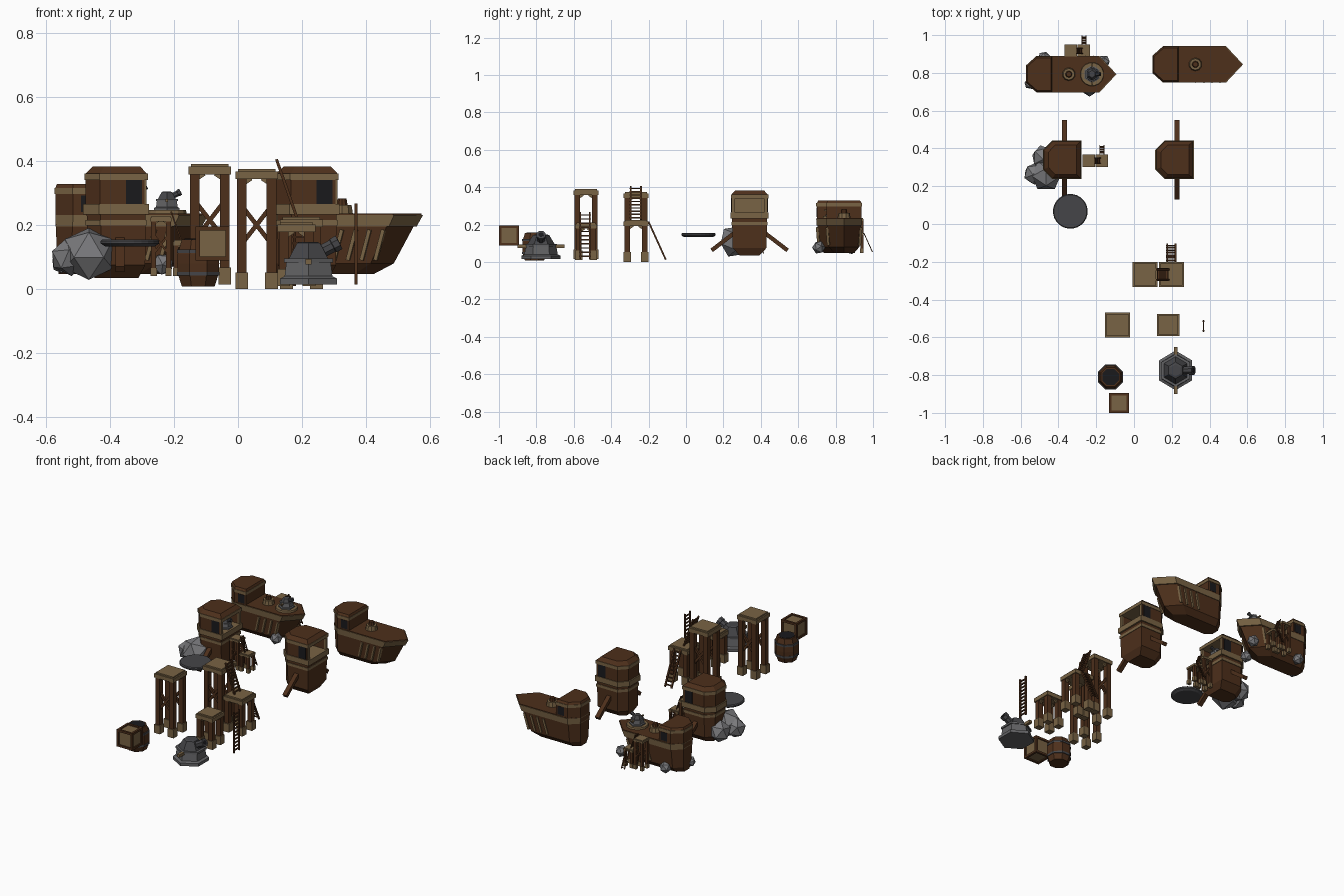
import bpy, bmesh, math, random
from mathutils import Matrix, Vector

if "Cube" in bpy.data.objects:
    bpy.data.objects.remove(bpy.data.objects["Cube"])

random.seed(4)
PLACE = Matrix.Identity(4)


def material(name, c):
    m = bpy.data.materials.new(name)
    m.diffuse_color = (*c, 1)
    m.use_nodes = True
    m.node_tree.nodes["Principled BSDF"].inputs["Base Color"].default_value = m.diffuse_color
    return m


BROWN = material("dark_wood", (0.075, 0.029, 0.011))
TAN = material("light_wood", (0.19, 0.125, 0.058))
IRON = material("iron", (0.06, 0.06, 0.065))
STEEL = material("steel", (0.12, 0.12, 0.125))
ROCK = material("rock", (0.19, 0.19, 0.2))
BLACK = material("opening", (0.01, 0.01, 0.012))


def place(x, y, z=0, s=1):
    global PLACE
    PLACE = Matrix.Translation((x, y, z)) @ Matrix.Scale(s, 4)


def finish(name, bm, mat, local=Matrix.Identity(4)):
    bm.transform(PLACE @ local)
    bmesh.ops.recalc_face_normals(bm, faces=bm.faces)
    me = bpy.data.meshes.new(name)
    bm.to_mesh(me)
    bm.free()
    me.materials.append(mat)
    bpy.context.collection.objects.link(bpy.data.objects.new(name, me))


def loft(name, plan, levels, mat, ax=0, local=Matrix.Identity(4)):
    """Stack scaled copies of a plan; levels are (z, x scale, y scale)."""
    bm = bmesh.new()
    rings = [[bm.verts.new((ax + (x - ax) * sx, y * sy, z)) for x, y in plan] for z, sx, sy in levels]
    n = len(plan)
    for a, b in zip(rings, rings[1:]):
        for i in range(n):
            bm.faces.new((a[i], a[(i + 1) % n], b[(i + 1) % n], b[i]))
    bm.faces.new(rings[0])
    bm.faces.new(rings[-1])
    finish(name, bm, mat, local)


def ngon(n, r, off=0.5):
    return [(r * math.cos(2 * math.pi * (i + off) / n), r * math.sin(2 * math.pi * (i + off) / n)) for i in range(n)]


def box(name, lo, hi, mat):
    lo, hi = Vector(lo), Vector(hi)
    bm = bmesh.new()
    bmesh.ops.create_cube(bm, size=1)
    finish(name, bm, mat, Matrix.Translation((lo + hi) / 2) @ Matrix.Diagonal((*(hi - lo), 1)))


def beam(name, p, q, w, h, mat):
    p, q = Vector(p), Vector(q)
    bm = bmesh.new()
    bmesh.ops.create_cube(bm, size=1)
    rot = (q - p).to_track_quat('Z', 'Y').to_matrix().to_4x4()
    finish(name, bm, mat, Matrix.Translation((p + q) / 2) @ rot @ Matrix.Diagonal((w, h, (q - p).length, 1)))


def half_plan(pts):
    return pts + [(x, -y) for x, y in reversed(pts) if y > 0]


def ladder(p, q, side, rungs=10):
    p, q, side = Vector(p), Vector(q), Vector(side)
    for s in (-1, 1):
        beam("ladder_rail", p + side * s, q + side * s, 0.009, 0.009, BROWN)
    for i in range(rungs):
        c = p.lerp(q, (i + 0.7) / (rungs + 0.4))
        beam("ladder_rung", c - side * 1.25, c + side * 1.25, 0.007, 0.007, BROWN)


def ship():
    deck = half_plan([(0, 0.045), (0.055, 0.095), (0.385, 0.095), (0.475, 0)])
    loft("hull", deck, [(0.047, 0.66, 0.55), (0.08, 0.8, 0.86), (0.2, 0.945, 0.96), (0.232, 0.98, 0.98)], BROWN, 0.03)
    loft("gunwale_band", deck, [(0.195, 0.96, 0.99), (0.231, 1.005, 1.02)], TAN, 0.03)
    loft("deck", deck, [(0.228, 0.995, 0.99), (0.235, 0.995, 0.99)], BROWN, 0.03)
    # stern cabin
    cab = half_plan([(0, 0.045), (0.055, 0.095), (0.135, 0.095)])
    loft("cabin", cab, [(0.2, 1, 0.98), (0.3, 1, 0.98)], BROWN, 0.07)
    loft("cabin_trim", cab, [(0.297, 1.04, 1.02), (0.315, 1.04, 1.02)], TAN, 0.07)
    loft("cabin_roof", cab, [(0.313, 1.02, 1), (0.328, 0.92, 0.9)], BROWN, 0.07)
    mid = Matrix.Translation((0.225, 0, 0))
    loft("mast_base", ngon(10, 0.036), [(0.23, 1, 1), (0.262, 0.85, 0.85)], TAN, local=mid)
    loft("mast_stub", ngon(10, 0.02), [(0.25, 1, 1), (0.283, 0.7, 0.7)], BROWN, local=mid)
    for s in (-1, 1):
        box("cabin_window", (0.08, s * 0.08, 0.24), (0.125, s * 0.0945, 0.292), BLACK)
        for i in range(4):
            x = 0.2 + i * 0.043
            beam("hull_rib", (x, s * 0.083, 0.09), (x + 0.025, s * 0.09, 0.185), 0.014, 0.012, TAN)


def tower():
    plan = half_plan([(0, 0.05), (0.045, 0.097), (0.19, 0.097)])
    loft("tower_body", plan, [(0.035, 0.72, 0.55), (0.075, 0.95, 0.93), (0.24, 0.97, 0.97)], BROWN, 0.1)
    loft("floor_band", plan, [(0.232, 1.08, 1.04), (0.265, 1.08, 1.04)], TAN, 0.1)
    loft("tower_lower_band", plan, [(0.198, 1.0, 1.0), (0.215, 1.0, 1.0)], TAN, 0.1)
    # upper room, open toward +x
    back = half_plan([(0, 0.05), (0.045, 0.097), (0.09, 0.097)])
    loft("room_back", back, [(0.26, 1, 1), (0.345, 1, 1)], BROWN)
    box("room_lining", (0.085, -0.082, 0.265), (0.094, 0.082, 0.34), TAN)
    for s in (-1, 1):
        box("room_side", (0.088, s * 0.081, 0.26), (0.184, s * 0.097, 0.345), BROWN)
        box("room_post", (0.178, s * 0.078, 0.26), (0.19, s * 0.095, 0.345), TAN)
        box("room_window", (0.125, s * 0.085, 0.266), (0.175, s * 0.099, 0.34), BLACK)
        beam("side_strut", (0.107, s * 0.075, 0.16), (0.107, s * 0.203, 0.062), 0.027, 0.022, BROWN)
    loft("roof_trim", plan, [(0.34, 1.04, 1.03), (0.36, 1.04, 1.03)], TAN, 0.1)
    loft("roof", plan, [(0.358, 1.03, 1.02), (0.382, 0.78, 0.8)], BROWN, 0.1)


def stand(x, y, w, h, z=0, braced=True):
    a, e = w / 2 - 0.02, w / 2
    for sx in (-1, 1):
        for sy in (-1, 1):
            cx, cy = x + sx * a, y + sy * a
            box("stand_foot", (cx - 0.02, cy - 0.02, z), (cx + 0.02, cy + 0.02, z + 0.052), TAN)
            box("stand_leg", (cx - 0.015, cy - 0.015, z + 0.05), (cx + 0.015, cy + 0.015, z + h - 0.02), BROWN)
            t = z + h - 0.03
            beam("corner_bracket", (cx, cy, t - 0.02), (cx - sx * 0.03, cy, t), 0.014, 0.012, TAN)
            beam("corner_bracket", (cx, cy, t - 0.02), (cx, cy - sy * 0.03, t), 0.012, 0.014, TAN)
    box("stand_top", (x - e, y - e, z + h - 0.032), (x + e, y + e, z + h - 0.008), TAN)
    box("stand_rim", (x - e + 0.008, y - e + 0.008, z + h - 0.01), (x + e - 0.008, y + e - 0.008, z + h), TAN)
    if braced:
        for sy in (-1, 1):
            for s in (-1, 1):
                beam("cross_brace", (x - s * a, y + sy * a, z + 0.14), (x + s * a, y + sy * a, z + 0.26), 0.014, 0.014, BROWN)


def scaffold():
    # local origin: shared edge of the two stands
    stand(-0.07, 0, 0.133, 0.375)
    stand(0.07, 0, 0.133, 0.225, braced=False)
    ladder((0.055, 0, 0.225), (-0.008, 0, 0.405), (0, 0.027, 0))
    ladder((0.07, 0.16, 0.012), (0.07, 0.068, 0.215), (0.022, 0, 0))


def cannon():
    hexa = ngon(6, 0.105, 0.5)
    loft("cannon_base", hexa, [(0.015, 0.97, 1), (0.033, 0.97, 1), (0.04, 0.82, 0.85), (0.085, 0.76, 0.78)], STEEL)
    loft("cannon_flange", hexa, [(0.083, 0.84, 0.82), (0.095, 0.84, 0.82)], STEEL)
    loft("cannon_dome", hexa, [(0.094, 0.68, 0.7), (0.143, 0.4, 0.42), (0.147, 0.3, 0.3)], IRON)
    tilt = Matrix.Translation((0, 0, 0.095)) @ Matrix.Rotation(math.radians(62), 4, 'Y')
    loft("cannon_barrel", ngon(8, 0.022), [(0, 1, 1), (0.085, 1, 1), (0.087, 1.15, 1.15), (0.108, 1.15, 1.15)], IRON, local=tilt)
    loft("cannon_bore", ngon(8, 0.014), [(0.1, 1, 1), (0.109, 1, 1)], BLACK, local=tilt)
    beam("cannon_axle", (0, -0.125, 0.085), (0, 0.125, 0.085), 0.018, 0.018, TAN)


def rock(x, y, z, r):
    bm = bmesh.new()
    bmesh.ops.create_icosphere(bm, subdivisions=1, radius=r)
    rot = Matrix.Rotation(random.uniform(0, 3), 4, 'X') @ Matrix.Rotation(random.uniform(0, 3), 4, 'Z')
    finish("rock", bm, ROCK, Matrix.Translation((x, y, z)) @ rot)


# ships and towers
for x, y in ((0.1, 0.845), (-0.57, 0.793)):
    place(x, y)
    ship()
for x in (0.12, -0.475):
    place(x, 0.34)
    tower()

# scaffolds: full size, and half size beside the tower and ship
for x, y, z, s in ((0.128, -0.268, 0, 1), (-0.205, 0.335, 0.04, 0.5), (-0.3, 0.917, 0.047, 0.5)):
    place(x, y, z, s)
    scaffold()

# cannons: loose, in the tower, on the ship
for x, y, z, s in ((0.22, -0.775, 0, 1), (-0.325, 0.34, 0.26, 0.42), (-0.222, 0.793, 0.238, 0.45)):
    place(x, y, z, s)
    cannon()
place(-0.222, 0.793)
loft("gun_platform", ngon(16, 0.064), [(0.23, 1, 1), (0.246, 0.95, 0.95)], TAN)

# loose stands and ladder
place(0, 0)
stand(-0.088, -0.535, 0.133, 0.375, 0.015)
stand(0.182, -0.535, 0.118, 0.2, 0.01, braced=False)
ladder((0.368, -0.54, 0.015), (0.368, -0.54, 0.267), (0, 0.025, 0), 11)

# stone disc
place(-0.337, 0.067)
loft("stone_disc", ngon(24, 0.092), [(0.133, 0.85, 0.85), (0.142, 1, 1), (0.15, 1, 1), (0.155, 0.95, 0.95)], IRON)

# rocks
place(0, 0)
for r in ((-0.465, 0.26, 0.11, 0.088), (-0.527, 0.265, 0.1, 0.06), (-0.48, 0.355, 0.1, 0.065),
          (-0.55, 0.745, 0.08, 0.033), (-0.475, 0.88, 0.075, 0.035), (-0.235, 0.71, 0.078, 0.036),
          (-0.16, 0.86, 0.085, 0.036)):
    rock(*r)

# barrel
place(-0.124, -0.81)
loft("barrel", ngon(8, 0.071), [(0.008, 0.78, 0.78), (0.05, 0.98, 0.98), (0.08, 1, 1), (0.11, 0.98, 0.98), (0.155, 0.78, 0.78)], BROWN)
for z in (0.042, 0.112):
    loft("barrel_hoop", ngon(8, 0.0715), [(z, 1, 1), (z + 0.012, 1, 1)], IRON)
loft("barrel_lid", ngon(8, 0.047), [(0.15, 1, 1), (0.157, 1, 1)], BLACK)

# crate: panelled core with an edge frame
place(-0.079, -0.947, 0.142)
box("crate_core", (-0.046, -0.046, -0.046), (0.046, 0.046, 0.046), TAN)
h, t = 0.053, 0.013
for a in (-1, 1):
    for b in (-1, 1):
        c, d = a * (h - t / 2), b * (h - t / 2)
        beam("crate_edge", (-h, c, d), (h, c, d), t, t, BROWN)
        beam("crate_edge", (c, -h, d), (c, h, d), t, t, BROWN)
        beam("crate_edge", (c, d, -h), (c, d, h), t, t, BROWN)
